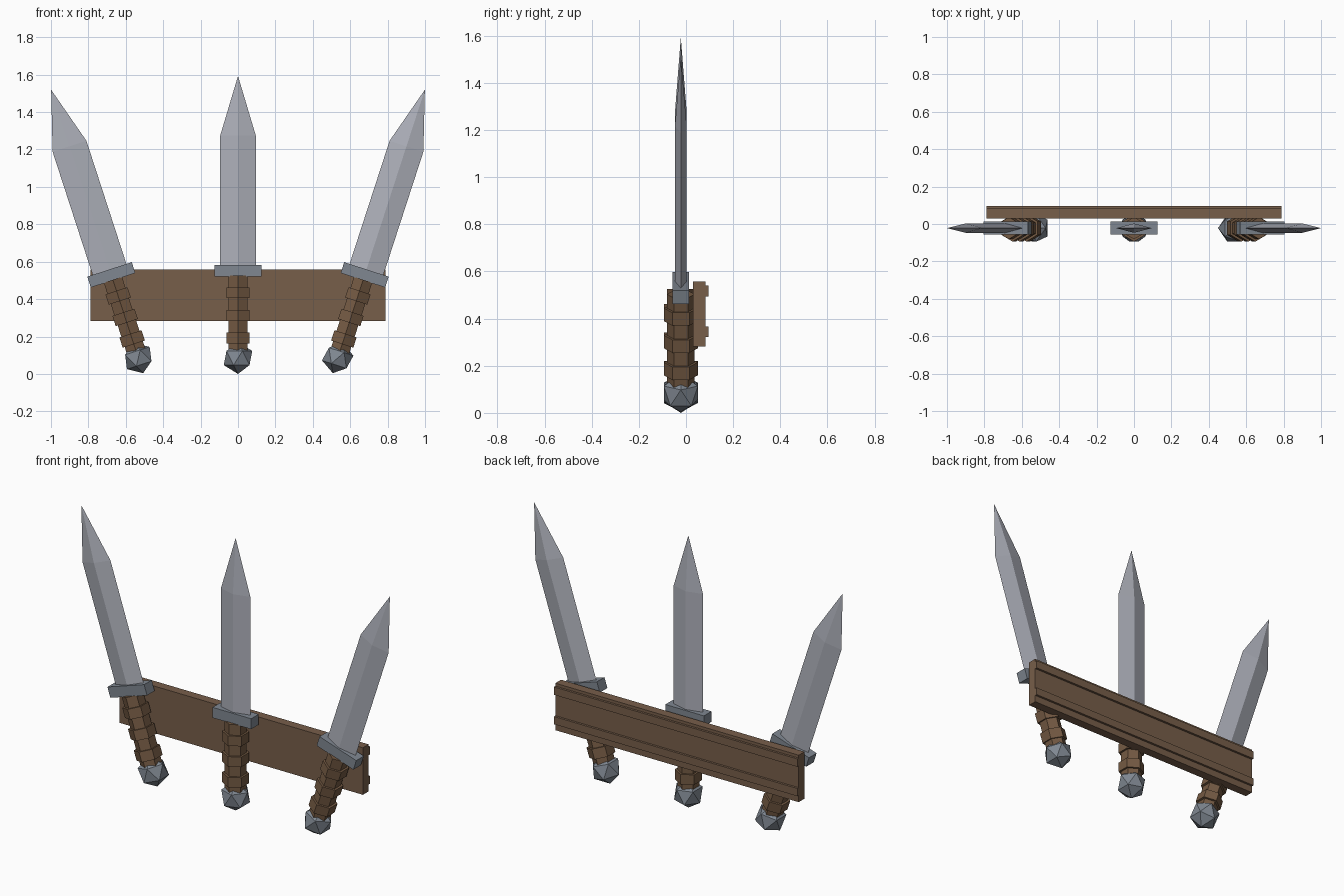
import bpy, bmesh, math
from mathutils import Matrix

if "Cube" in bpy.data.objects:
    bpy.data.objects.remove(bpy.data.objects["Cube"])

def mat(name, c):
    m = bpy.data.materials.new(name)
    m.diffuse_color = (*c, 1)
    m.use_nodes = True
    m.node_tree.nodes["Principled BSDF"].inputs["Base Color"].default_value = m.diffuse_color
    return m

STEEL = mat("blade steel", (0.42, 0.435, 0.49))
IRON = mat("dark iron", (0.215, 0.245, 0.285))
LEATHER = mat("grip leather", (0.175, 0.102, 0.056))
WOOD = mat("board wood", (0.185, 0.112, 0.068))

def make(name, bm, material, matrix=Matrix()):
    bmesh.ops.recalc_face_normals(bm, faces=bm.faces)
    me = bpy.data.meshes.new(name)
    bm.to_mesh(me)
    bm.free()
    me.materials.append(material)
    ob = bpy.data.objects.new(name, me)
    ob.matrix_world = matrix
    bpy.context.collection.objects.link(ob)
    return ob

def hex_prism(bm, r, z0, z1):
    # six sides, corners pointing to front and back
    m = Matrix.Translation((0, 0, (z0 + z1) / 2)) @ Matrix.Rotation(math.pi / 2, 4, 'Z')
    ret = bmesh.ops.create_cone(bm, cap_ends=True, segments=6, radius1=r, radius2=r, depth=z1 - z0)
    vs = ret['verts']
    # make sure one corner lies on the y axis
    if min(abs(v.co.x) for v in vs) > 0.001:
        m = m @ Matrix.Rotation(math.radians(30), 4, 'Z')
    else:
        m = Matrix.Translation((0, 0, (z0 + z1) / 2))
    bmesh.ops.transform(bm, matrix=m, verts=vs)

PZ = 0.085  # pommel centre height, the pivot of each sword

def sword(side, x, angle):
    place = Matrix.Translation((x, -0.022, PZ)) @ Matrix.Rotation(math.radians(angle), 4, 'Y')

    # blade: diamond section tapering to a point
    bm = bmesh.new()
    rings = []
    for z in (0.55, 1.275):
        rings.append([bm.verts.new((a, b, z - PZ)) for a, b in
                      ((0.095, 0), (0, 0.025), (-0.095, 0), (0, -0.025))])
    tip = bm.verts.new((0, 0, 1.593 - PZ))
    bm.faces.new(rings[0])
    for i in range(4):
        j = (i + 1) % 4
        bm.faces.new((rings[0][i], rings[0][j], rings[1][j], rings[1][i]))
        bm.faces.new((rings[1][i], rings[1][j], tip))
    make(side + "_blade", bm, STEEL, place)

    # crossguard
    bm = bmesh.new()
    bmesh.ops.create_cube(bm, size=1, matrix=Matrix.Translation((0, 0, 0.5525 - PZ))
                          @ Matrix.Diagonal((0.25, 0.07, 0.061, 1)))
    make(side + "_guard", bm, IRON, place)

    # grip with three raised wraps
    bm = bmesh.new()
    hex_prism(bm, 0.059, 0.09 - PZ, 0.525 - PZ)
    make(side + "_grip", bm, LEATHER, place)
    bm = bmesh.new()
    for z in (0.192, 0.313, 0.434):
        hex_prism(bm, 0.072, z - 0.029 - PZ, z + 0.029 - PZ)
    make(side + "_grip_wraps", bm, LEATHER, place)

    # pommel
    bm = bmesh.new()
    bmesh.ops.create_icosphere(bm, subdivisions=1, radius=0.085)
    make(side + "_pommel", bm, IRON, place)

for side, x, angle in (("left", -0.533, -18), ("middle", 0, 0), ("right", 0.533, 18)):
    sword(side, x, angle)

# wall board: profile in y, z with two raised strips on the back
profile = [(0.03, 0.282), (0.083, 0.282), (0.083, 0.322), (0.096, 0.322), (0.096, 0.367),
           (0.083, 0.367), (0.083, 0.494), (0.096, 0.494), (0.096, 0.54), (0.083, 0.54),
           (0.083, 0.557), (0.03, 0.557)]
bm = bmesh.new()
face = bm.faces.new([bm.verts.new((-0.788, y, z)) for y, z in profile])
ext = bmesh.ops.extrude_face_region(bm, geom=[face], use_keep_orig=True)
bmesh.ops.translate(bm, vec=(1.576, 0, 0),
                    verts=[g for g in ext['geom'] if isinstance(g, bmesh.types.BMVert)])
make("wall_board", bm, WOOD)
